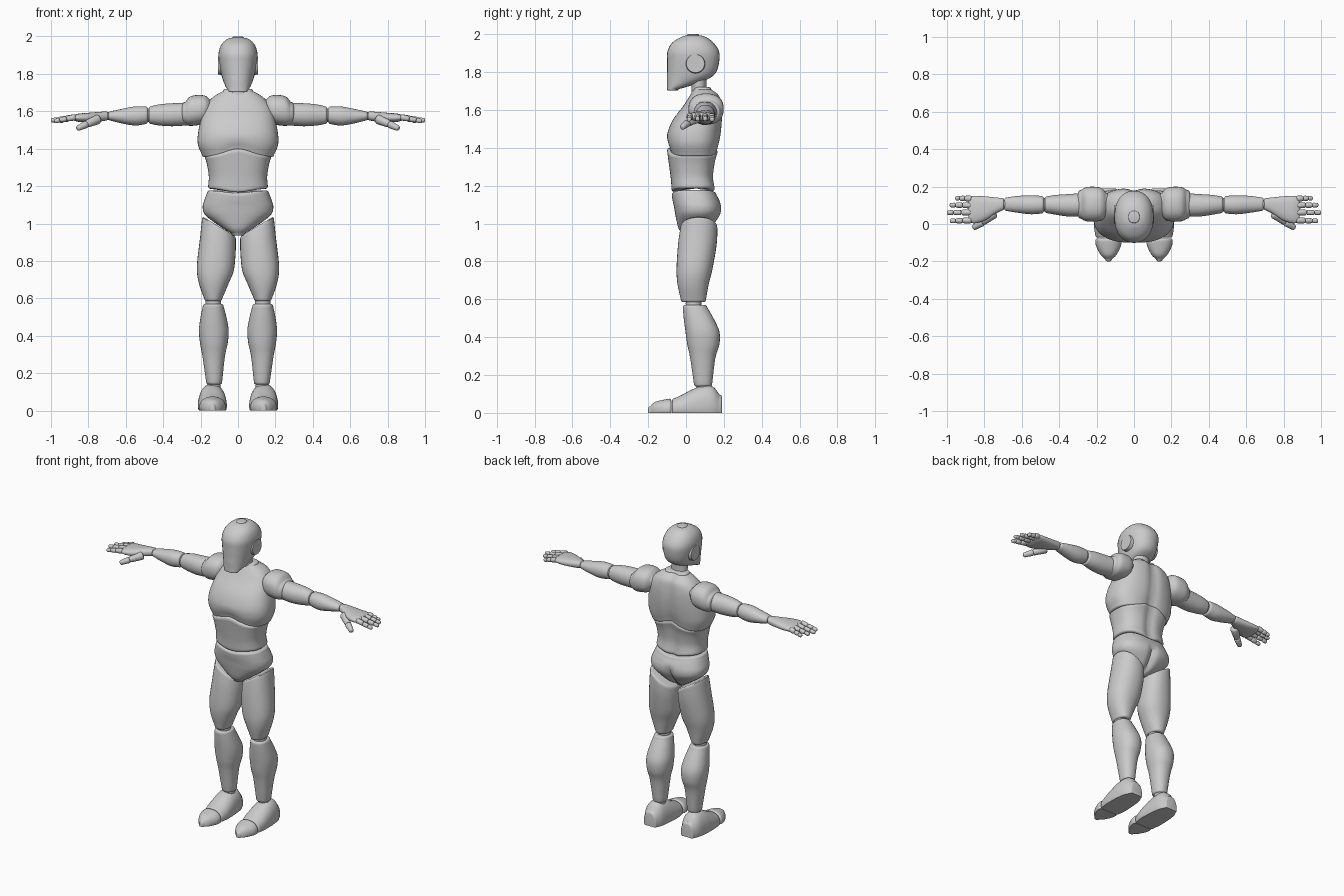
import bpy, bmesh
from math import sin, cos, pi, exp, radians
from mathutils import Vector, Matrix

if "Cube" in bpy.data.objects:
    bpy.data.objects.remove(bpy.data.objects["Cube"])

N = 32


def clamp(v):
    return max(0.0, min(1.0, v))


def finish(bm, name, mirror):
    bmesh.ops.recalc_face_normals(bm, faces=bm.faces)
    me = bpy.data.meshes.new(name)
    bm.to_mesh(me)
    bm.free()
    for p in me.polygons:
        p.use_smooth = True
    me.set_sharp_from_angle(angle=radians(40))
    ob = bpy.data.objects.new(name, me)
    bpy.context.collection.objects.link(ob)
    if mirror:
        ob.modifiers.new("mirror", 'MIRROR')
    return ob


def loft(name, axis, rings, n=2.0, e=0.012, mirror=True, warp=None, mat=None, sub=4, seg=N):
    """Rings are (t, a0, a1, b0, b1[, shear]): extents across the axis at t; ends rounded by e."""
    R = [list(r) + [0] * (6 - len(r)) for r in rings]
    R[0][0] += e
    R[-1][0] -= e
    rows = []
    for i in range(len(R) - 1):
        p0, p1, p2, p3 = R[max(i - 1, 0)], R[i], R[i + 1], R[min(i + 2, len(R) - 1)]
        for k in range(sub):
            s = k / sub
            rows.append([0.5 * (2 * b + (c - a) * s + (2 * a - 5 * b + 4 * c - d) * s * s
                                + (3 * b - a - 3 * c + d) * s ** 3)
                         for a, b, c, d in zip(p0, p1, p2, p3)])
    rows.append(R[-1])

    def cap(r, sign):
        out = []
        for f in (pi / 6, pi / 3, pi / 2):
            d = e * (1 - cos(f))
            out.append([r[0] + sign * e * sin(f), r[1] + d, r[2] - d, r[3] + d, r[4] - d, r[5]])
        return out
    rows = cap(rows[0], -1)[::-1] + rows + cap(rows[-1], 1)

    bm = bmesh.new()
    loops = []
    for t, a0, a1, b0, b1, sh in rows:
        loop = []
        for j in range(seg):
            c, s = cos(2 * pi * j / seg), sin(2 * pi * j / seg)
            da = (a1 - a0) / 2 * abs(c) ** (2 / n) * (1 if c > 0 else -1)
            db = (b1 - b0) / 2 * abs(s) ** (2 / n) * (1 if s > 0 else -1)
            a, b, tt = (a0 + a1) / 2 + da, (b0 + b1) / 2 + db, t + sh * da
            v = Vector({'z': (a, b, tt), 'x': (tt, a, b), 'y': (a, tt, b)}[axis])
            if warp:
                v = Vector(warp(*v))
            loop.append(bm.verts.new(mat @ v if mat else v))
        loops.append(loop)
    for A, B in zip(loops, loops[1:]):
        for j in range(seg):
            k = (j + 1) % seg
            bm.faces.new((A[j], A[k], B[k], B[j]))
    bm.faces.new(loops[0])
    bm.faces.new(loops[-1])
    return finish(bm, name, mirror)


def segment(name, p, q, r0, r1):
    """Rounded finger bone from p to q."""
    p, q = Vector(p), Vector(q)
    d = q - p
    m = Matrix.Translation(p) @ d.to_track_quat('Z', 'Y').to_matrix().to_4x4()
    loft(name, 'z', [(0, -r0, r0, -r0, r0), (d.length, -r1, r1, -r1, r1)],
         e=r1 * 0.6, mat=m, sub=2, seg=14)


def joint(name, p, r):
    bm = bmesh.new()
    bmesh.ops.create_uvsphere(bm, u_segments=20, v_segments=12, radius=r,
                              matrix=Matrix.Translation(p))
    finish(bm, name, True)


def sym(z, rx, y0, y1):
    return (z, -rx, rx, y0, y1)


# head, ear discs, neck
loft("head", 'z', [sym(1.703, .05, -.10, -.04), sym(1.73, .065, -.10, .03),
                   sym(1.765, .08, -.101, .12), sym(1.80, .09, -.10, .16),
                   sym(1.86, .101, -.10, .176), sym(1.91, .104, -.098, .174),
                   sym(1.955, .09, -.073, .145), sym(1.985, .06, -.025, .105),
                   sym(2.0, .03, .005, .07)], n=2.25, e=.006, mirror=False)
bm = bmesh.new()
bmesh.ops.create_cone(bm, cap_ends=True, segments=32, radius1=.054, radius2=.048, depth=.03,
                      matrix=Matrix.Translation((.092, .05, 1.845)) @ Matrix.Rotation(pi / 2, 4, 'Y'))
finish(bm, "ear_disc", True)
loft("neck", 'z', [sym(1.64, .065, .02, .13), sym(1.70, .055, .03, .11),
                   sym(1.80, .055, .02, .11)], mirror=False)


# torso: arched waist seam and a spine groove
def groove(x, y):
    return y - .016 * exp(-(x / .03) ** 2) * clamp((y - .08) / .06)


def chest_warp(x, y, z):
    return x, groove(x, y), z + .037 * exp(-(x / .09) ** 2) * clamp((1.48 - z) / .1)


def waist_warp(x, y, z):
    bump = exp(-(x / .09) ** 2)
    return x, groove(x, y), z + bump * (.037 * clamp((z - 1.27) / .09) - .02 * clamp((1.27 - z) / .08))


def pelvis_warp(x, y, z):
    crease = .025 * exp(-(x / .02) ** 2) * clamp((y - .06) / .06) * clamp((1.12 - z) / .06)
    return x, y - crease, z - .015 * exp(-(x / .09) ** 2) * clamp((z - 1.1) / .06)


loft("chest", 'z', [sym(1.355, .192, -.085, .168), sym(1.42, .214, -.098, .178),
                    sym(1.48, .214, -.097, .186), sym(1.55, .2, -.068, .192),
                    sym(1.62, .18, -.015, .19), sym(1.675, .135, .02, .178),
                    sym(1.72, .08, .04, .14)], n=2.5, mirror=False, warp=chest_warp, seg=64)
loft("abdomen", 'z', [sym(1.187, .16, -.076, .155), sym(1.25, .156, -.081, .146),
                      sym(1.31, .165, -.092, .155), sym(1.363, .176, -.1, .17)],
     n=2.6, mirror=False, warp=waist_warp, seg=64)
loft("pelvis", 'z', [sym(.935, .035, -.02, .08), sym(.975, .082, -.04, .13),
                     sym(1.04, .17, -.055, .178), sym(1.085, .189, -.063, .187),
                     sym(1.13, .178, -.071, .176), sym(1.177, .165, -.075, .162)],
     n=2.4, mirror=False, warp=pelvis_warp, seg=64)

# legs
loft("thigh", 'z', [(.585, .085, .18, -.027, .105), (.68, .05, .209, -.045, .12),
                    (.76, .022, .22, -.05, .14, .1), (.89, .012, .203, -.042, .162, .35),
                    (.985, .012, .192, -.03, .166, .6)], n=2.2)
loft("shin", 'z', [(.14, .085, .17, .042, .138), (.29, .07, .19, .022, .155),
                   (.36, .055, .203, .007, .176), (.43, .05, .209, -.003, .176),
                   (.50, .062, .2, -.012, .145), (.57, .077, .188, -.017, .112)], n=2.2)
joint("knee", (.132, .04, .577), .042)
joint("ankle", (.128, .092, .135), .036)


# feet with flat soles
def foot(name, rows):
    loft(name, 'y', [(y, x0, x1, -.5 * h, h) for y, x0, x1, h in rows],
         n=2.2, warp=lambda x, y, z: (x, y, max(z, 0)))


foot("foot", [(-.073, .067, .207, .077), (-.02, .06, .213, .096), (.025, .06, .214, .12),
              (.08, .064, .212, .141), (.14, .072, .203, .14), (.19, .09, .185, .095)])
foot("toe_cap", [(-.2, .118, .154, .035), (-.165, .094, .178, .057),
                 (-.12, .071, .202, .069), (-.077, .066, .207, .075)])

# arms
loft("shoulder", 'x', [(.13, .045, .165, 1.57, 1.66), (.18, .017, .195, 1.535, 1.685),
                       (.25, .014, .198, 1.522, 1.682), (.3, .028, .182, 1.53, 1.65)], n=2.3, e=.018)
loft("upper_arm", 'x', [(.26, .04, .165, 1.525, 1.645), (.35, .04, .16, 1.52, 1.643),
                        (.42, .05, .155, 1.524, 1.637), (.476, .058, .148, 1.532, 1.627)], n=2.1)
loft("forearm", 'x', [(.482, .056, .15, 1.532, 1.626), (.55, .052, .153, 1.524, 1.626),
                      (.62, .06, .15, 1.535, 1.613), (.693, .07, .142, 1.55, 1.6)], n=2.1)
joint("elbow", (.479, .103, 1.579), .036)
joint("wrist", (.695, .106, 1.575), .022)

# hands
loft("palm", 'x', [(.695, .073, .138, 1.551, 1.599), (.74, .055, .142, 1.545, 1.597),
                   (.80, .018, .148, 1.541, 1.592), (.85, .004, .15, 1.543, 1.588),
                   (.885, .008, .147, 1.55, 1.582)], n=2.4, e=.01)
segment("thumb_base", (.745, .06, 1.56), (.812, .008, 1.53), .027, .02)
segment("thumb_tip", (.808, .01, 1.532), (.86, -.022, 1.507), .02, .015)
for name, y, tip, drop in (("index", .02, .983, .022), ("middle", .062, 1.0, .018),
                           ("ring", .1, .985, .018), ("little", .135, .955, .022)):
    root = Vector((.868, y, 1.569))
    end = Vector((tip, y + (y - .08) * .06, 1.569 - drop))
    for i, (a, b) in enumerate(((0, .42), (.42, .74), (.74, 1))):
        r = .0165 - .0018 * i
        segment(f"{name}_finger_{i + 1}", root.lerp(end, a), root.lerp(end, b), r, r - .001)
